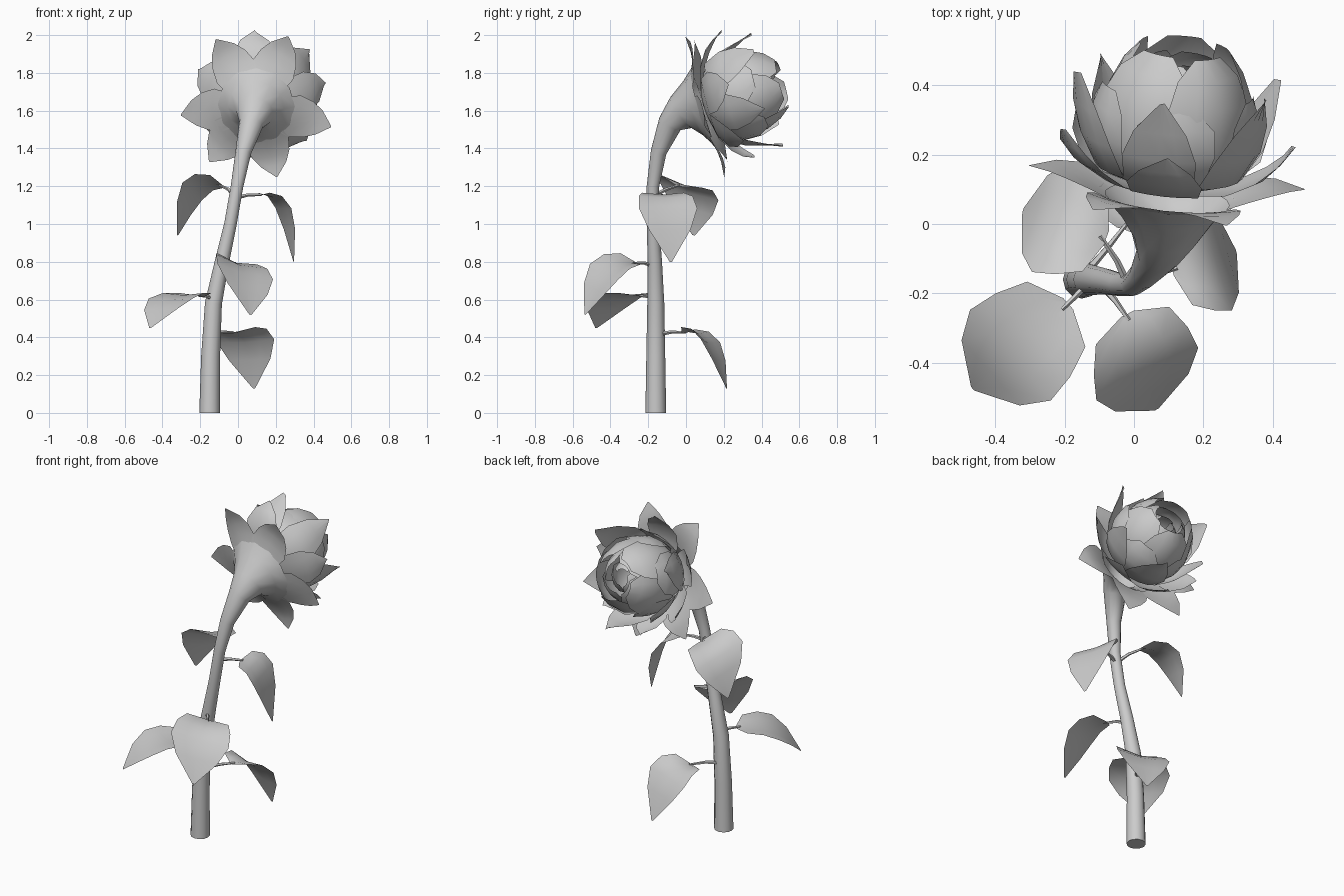
import bpy, math
from math import radians, cos, sin, pi
from mathutils import Vector as V, Matrix

if "Cube" in bpy.data.objects:
    bpy.data.objects.remove(bpy.data.objects["Cube"])

grey = bpy.data.materials.new("soft_grey")
grey.diffuse_color = (0.6, 0.6, 0.6, 1)
grey.use_nodes = True
grey.node_tree.nodes["Principled BSDF"].inputs["Base Color"].default_value = grey.diffuse_color


def add_mesh(name, verts, faces, angle=45):
    me = bpy.data.meshes.new(name)
    me.from_pydata(verts, [], faces)
    me.materials.append(grey)
    ob = bpy.data.objects.new(name, me)
    bpy.context.collection.objects.link(ob)
    bpy.ops.object.select_all(action='DESELECT')
    ob.select_set(True)
    bpy.context.view_layer.objects.active = ob
    bpy.ops.object.shade_smooth_by_angle(angle=radians(angle))
    return ob


def grid_faces(rows, cols, start=0, wrap=False):
    n = cols if wrap else cols - 1
    return [(start + i * cols + j, start + i * cols + (j + 1) % cols,
             start + (i + 1) * cols + (j + 1) % cols, start + (i + 1) * cols + j)
            for i in range(rows - 1) for j in range(n)]


# head frame: flower faces +y, tipped slightly up and to the right
AXIS = V((0.1, 0.93, 0.25)).normalized()
E1 = (V((1, 0, 0)) - AXIS * AXIS.x).normalized()
E2 = E1.cross(AXIS).normalized()
if E2.z < 0:
    E2 = -E2
HEAD = V((0.1, 0.11, 1.635))


def head_point(a, r, h):
    return HEAD + E1 * (r * cos(a)) + E2 * (r * sin(a)) + AXIS * h


def tube(name, path, radii, sides=8, end_dir=None, cap=True):
    path = [V(p) for p in path]
    verts = []
    for i, p in enumerate(path):
        d = (path[min(i + 1, len(path) - 1)] - path[max(i - 1, 0)]).normalized()
        if i == 0 and cap:
            d = V((0, 0, 1))
        if i == len(path) - 1 and end_dir:
            d = end_dir
        s = (V((1, 0, 0)) - d * d.x).normalized() if abs(d.x) < 0.9 else d.cross(V((0, 0, 1))).normalized()
        t = d.cross(s)
        verts += [p + (s * cos(2 * pi * k / sides) + t * sin(2 * pi * k / sides)) * radii[i]
                  for k in range(sides)]
    faces = grid_faces(len(path), sides, wrap=True)
    if cap:
        faces.append(tuple(reversed(range(sides))))
    return add_mesh(name, verts, faces, 60)


# stem, swelling into a trumpet-shaped calyx
tube("stem",
     [(-.15, -.16, 0), (-.145, -.16, .3), (-.13, -.16, .58), (-.085, -.165, .8), (-.04, -.175, 1.0),
      (-.005, -.175, 1.2), (.028, -.145, 1.38), (.07, -.085, 1.53), (.088, -.025, 1.59), (.095, .035, 1.615),
      HEAD - AXIS * .03],
     [.055, .05, .045, .038, .033, .033, .042, .065, .10, .15, .205], 12, AXIS)


def petals(name, angles, profile, spiral=0.0, wobble=0.0):
    """Ring of petals; profile rows are (radius, height, half width)."""
    verts, faces = [], []
    us = (-1, -.5, 0, .5, 1)
    for i, deg in enumerate(angles):
        k = 1 + wobble * (-1) ** i
        start = len(verts)
        for r, h, w in profile:
            for u in us:
                verts.append(head_point(radians(deg) + u * w / r, r * k * (1 + spiral * u), h * k))
        faces += grid_faces(len(profile), 5, start)
    return add_mesh(name, verts, faces)


def ring(count, first):
    return [first + 360 * i / count for i in range(count)]


# sepals continuing the trumpet, then the open outer petals
petals("sepals", (122, 66, 344, 285, 232, 190),
       [(.18, -.04, .105), (.24, -.012, .125), (.30, .005, .105), (.35, .01, .07), (.41, 0, .004)])
petals("outer_petals_low", (157, 212, 12, 315, 94, 260),
       [(.08, -.01, .05), (.20, .02, .10), (.28, .07, .11), (.32, .12, .075), (.345, .17, .004)], .02, .02)
petals("outer_petals_high", ring(6, 40),
       [(.08, 0, .05), (.21, .05, .11), (.26, .14, .115), (.285, .23, .08), (.31, .33, .006)], .03, .03)

# closed bud, overlapping rings
petals("bud_petals_outer", ring(5, 18),
       [(.08, .0, .05), (.20, .06, .10), (.235, .15, .13), (.235, .23, .12), (.215, .29, .05)], .02, .02)
petals("bud_petals_middle", ring(5, 54),
       [(.08, .02, .06), (.19, .07, .12), (.22, .17, .16), (.21, .28, .16), (.175, .36, .12), (.13, .415, .05)], .04)
petals("bud_petals_inner", ring(4, 30),
       [(.07, .03, .06), (.16, .09, .14), (.18, .18, .17), (.17, .28, .16), (.13, .35, .11), (.09, .38, .05)], .06)
petals("bud_heart", ring(3, 80),
       [(.05, .05, .06), (.11, .12, .13), (.125, .22, .14), (.10, .31, .11), (.05, .35, .04)], .1)


def leaf(name, stem_pt, base, tip, width, roll=0.0, lift=0.05, fold=0.2, yaw=0.0, reach=.65):
    """Shield-shaped drooping leaf with a thin stalk."""
    s, b, t = V(stem_pt), V(base), V(tip)
    flat = V((t.x - b.x, t.y - b.y, 0))
    mid = b + flat * reach + V((0, 0, lift))
    tube(name + "_stalk", [s, (s + b) / 2 + V((0, 0, .008)), b + (mid - b) * .1], [.012, .009, .006], 5, None, False)
    side = Matrix.Rotation(radians(yaw), 3, 'Z') @ V((flat.y, -flat.x, 0)).normalized()
    side = (side * cos(radians(roll)) + V((0, 0, sin(radians(roll))))).normalized()
    verts = []
    rows = ((0, .12), (.1, .72), (.3, .92), (.52, 1), (.75, .72), (1, .04))
    for q, w in rows:
        p = b * (1 - q) ** 2 + mid * 2 * q * (1 - q) + t * q * q
        tan = (mid - b) * (1 - q) + (t - mid) * q
        up = side.cross(tan).normalized()
        for u in (-1, -.5, 0, .5, 1):
            verts.append(p + side * (u * w * width) + up * (abs(u) * w * width * fold * (1 - q)))
    add_mesh(name, verts, grid_faces(len(rows), 5))


# five leaves up the stem
leaf("leaf_lowest", (-.13, -.13, .42), (-.03, -.015, .42), (.085, .215, .13), .16, 3, .06, .2, 8, .62)
leaf("leaf_low_left", (-.13, -.17, .6), (-.19, -.23, .615), (-.465, -.475, .45), .175, 0, .055, .1)
leaf("leaf_low_front", (-.09, -.18, .78), (-.02, -.26, .79), (.065, -.535, .52), .17, 14, .04, .2, 10)
leaf("leaf_high_left", (-.02, -.17, 1.15), (-.08, -.04, 1.2), (-.32, .04, .94), .17, -16, .07, .15, 0, .75)
leaf("leaf_high_right", (-.01, -.17, 1.14), (.11, -.13, 1.15), (.295, -.08, .8), .16, 0, .05, .1, 0, .8)
